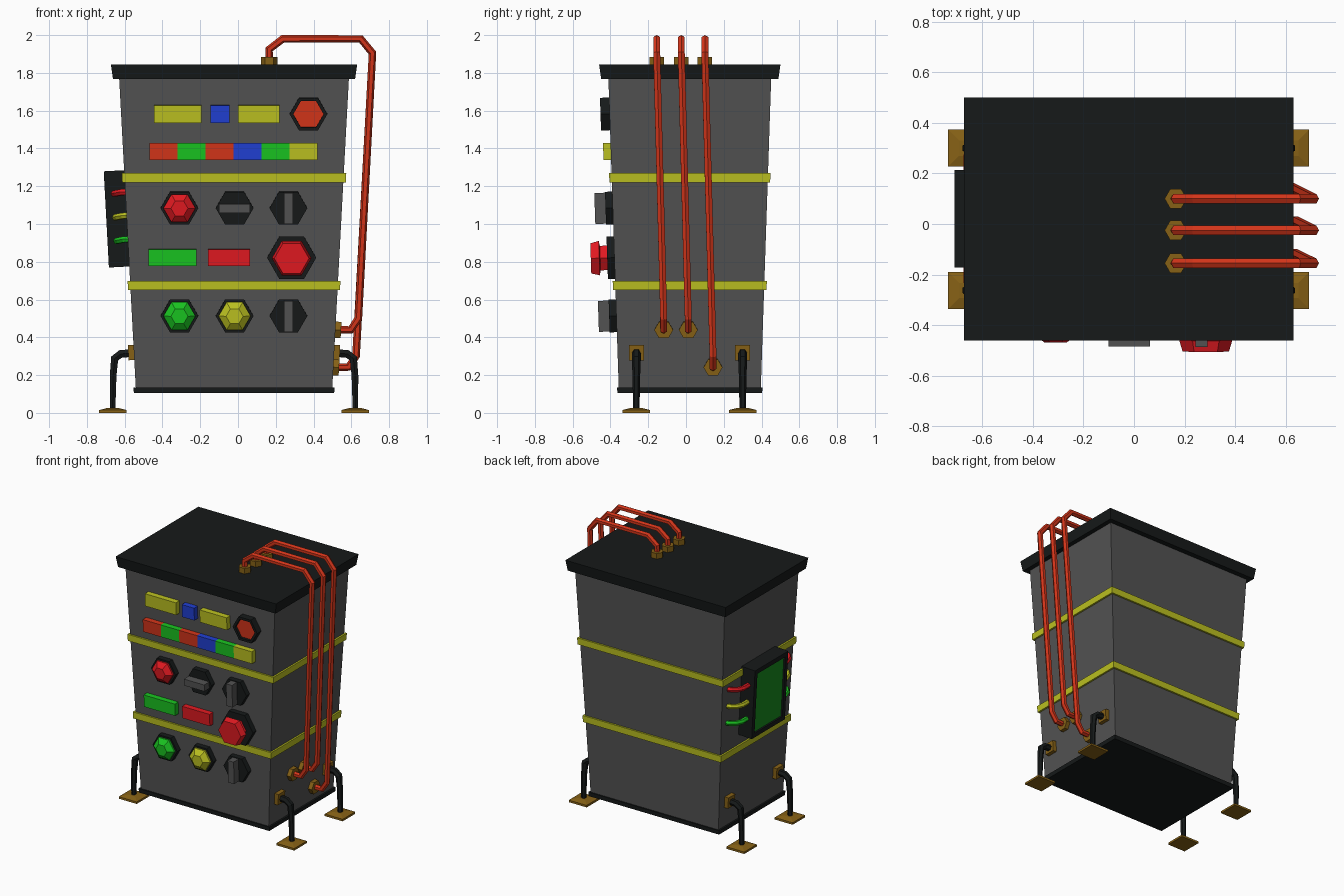
import bpy, bmesh
from math import sin, cos, pi, sqrt
from mathutils import Matrix, Vector

if "Cube" in bpy.data.objects:
    bpy.data.objects.remove(bpy.data.objects["Cube"])

CX, CY = -0.021, 0.02          # centre of the cabinet


def half_x(z): return 0.52 + (z - 0.13) * 0.0537
def half_y(z): return 0.376 + (z - 0.13) * 0.0335


def material(name, r, g, b):
    m = bpy.data.materials.new(name)
    m.diffuse_color = (r, g, b, 1)
    m.use_nodes = True
    m.node_tree.nodes["Principled BSDF"].inputs["Base Color"].default_value = m.diffuse_color
    return m


GREY = material("dark_grey", 0.085, 0.085, 0.085)
BLACK = material("black", 0.008, 0.01, 0.01)
YELLOW = material("yellow", 0.5, 0.53, 0.015)
RED = material("red", 0.75, 0.01, 0.015)
ORANGE = material("orange_red", 0.65, 0.035, 0.01)
GREEN = material("green", 0.01, 0.55, 0.015)
SCREEN = material("screen_green", 0.008, 0.25, 0.012)
BLUE = material("blue", 0.015, 0.05, 0.65)
BRASS = material("brass", 0.24, 0.12, 0.008)


def stack(name, rings, mat, matrix=Matrix(), n=6):
    """Loft of n-sided rings (rx, ry, height) with capped ends; n=4 makes boxes."""
    bm = bmesh.new()
    off, k = (pi / 4, sqrt(2)) if n == 4 else (0, 1)
    loops = [[bm.verts.new((rx * k * cos(off + 2 * pi * i / n), ry * k * sin(off + 2 * pi * i / n), h))
              for i in range(n)] for rx, ry, h in rings]
    for a, b in zip(loops, loops[1:]):
        for i in range(n):
            j = (i + 1) % n
            bm.faces.new((a[i], a[j], b[j], b[i]))
    bm.faces.new(loops[0][::-1])
    bm.faces.new(loops[-1])
    bmesh.ops.recalc_face_normals(bm, faces=bm.faces)
    me = bpy.data.meshes.new(name)
    bm.to_mesh(me)
    bm.free()
    me.materials.append(mat)
    ob = bpy.data.objects.new(name, me)
    ob.matrix_world = matrix
    bpy.context.collection.objects.link(ob)
    return ob


def tube(name, pts, radius, mat, radii=None):
    """Six-sided pipe along a path."""
    cu = bpy.data.curves.new(name, 'CURVE')
    cu.dimensions = '3D'
    cu.bevel_depth, cu.bevel_resolution, cu.use_fill_caps = radius, 1, True
    sp = cu.splines.new('POLY')
    sp.use_smooth = False
    sp.points.add(len(pts) - 1)
    for i, (p, q) in enumerate(zip(sp.points, pts)):
        p.co = (*q, 1)
        p.radius = radii[i] if radii else 1
    cu.materials.append(mat)
    ob = bpy.data.objects.new(name, cu)
    bpy.context.collection.objects.link(ob)


def frame(origin, normal, up):
    n, u = Vector(normal).normalized(), Vector(up).normalized()
    m = Matrix((u.cross(n), u, n)).transposed().to_4x4()
    m.translation = origin
    return m


def front(x, z):               # frame lying on the leaning front wall
    return frame((x, CY - half_y(z), z), (0, -1, -0.0335), (0, -0.0335, 1))


def side(s, y, z):             # frame lying on a leaning side wall
    return frame((CX + s * half_x(z), y, z), (s, 0, -0.0537), (s * 0.0537, 0, 1))


# Cabinet: body, lid, base plate and trim bands
mid = Matrix.Translation((CX, CY, 0))
stack("cabinet_body", [(half_x(z), half_y(z), z) for z in (0.12, 1.775)], GREY, mid, 4)
stack("lid", [(0.641, 0.469, 1.767), (0.652, 0.48, 1.845)], BLACK, mid, 4)
stack("base_plate", [(0.53, 0.383, 0.105), (0.533, 0.385, 0.135)], BLACK, mid, 4)
for z in (0.675, 1.245):
    stack("trim_band", [(half_x(h) + 0.013, half_y(h) + 0.013, h) for h in (z - 0.024, z + 0.024)],
          YELLOW, mid, 4)

# Front rectangular lights: x start, x end, z, half height, colour
lights = [(-0.445, -0.193, 1.583, 0.046, YELLOW), (-0.145, -0.045, 1.583, 0.046, BLUE),
          (0.0, 0.22, 1.583, 0.046, YELLOW), (-0.473, -0.22, 0.823, 0.044, GREEN),
          (-0.16, 0.063, 0.823, 0.044, RED)]
for i, c in enumerate((ORANGE, GREEN, ORANGE, BLUE, GREEN, YELLOW)):
    lights.append((-0.468 + i * 0.148, -0.32 + i * 0.148, 1.385, 0.045, c))
for x0, x1, z, h, c in lights:
    w = (x1 - x0) / 2
    stack("panel_light", [(w, h, -0.01), (w, h, 0.04)], c, front((x0 + x1) / 2, z), 4)


def base(name, x, z, r=0.1):
    stack(name, [(r, r, -0.01), (r, r, 0.038)], BLACK, front(x, z))


# Gem lamps
for x, z, c in ((-0.31, 1.085, RED), (-0.31, 0.514, GREEN), (-0.018, 0.514, YELLOW)):
    base("lamp_base", x, z)
    stack("lamp_gem", [(0.085, 0.085, 0.03), (0.085, 0.085, 0.05), (0.045, 0.045, 0.08)], c, front(x, z))

# Rotary switches
for x, z, flat in ((-0.018, 1.085, True), (0.267, 1.085, False), (0.267, 0.514, False)):
    base("switch_base", x, z)
    w, h = (0.082, 0.024) if flat else (0.024, 0.082)
    stack("switch_handle", [(w, h, 0.03), (w, h, 0.095)], GREY, front(x, z), 4)

# Large push button
base("button_base", 0.284, 0.822, 0.13)
stack("push_button", [(0.075, 0.075, 0.03), (0.075, 0.075, 0.075), (0.105, 0.105, 0.08),
                      (0.092, 0.092, 0.125)], RED, front(0.284, 0.822))

# Round indicator: ring with recessed lens
stack("indicator_ring", [(0.1, 0.1, -0.01), (0.1, 0.1, 0.048), (0.08, 0.08, 0.048), (0.08, 0.08, 0.02)],
      BLACK, front(0.373, 1.583))
stack("indicator_lens", [(0.08, 0.08, 0.018), (0.08, 0.08, 0.03)], ORANGE, front(0.373, 1.583))

# Left side monitor with recessed screen
mon = side(-1, CY, 1.03)
stack("monitor_case", [(0.193, 0.255, -0.01), (0.193, 0.255, 0.108), (0.162, 0.222, 0.108),
                       (0.162, 0.222, 0.09)], BLACK, mon, 4)
stack("monitor_screen", [(0.162, 0.222, 0.085), (0.162, 0.222, 0.096)], SCREEN, mon, 4)

# Monitor cables on both sides
for s in (-1, 1):
    for z, c in ((1.16, RED), (1.035, YELLOW), (0.91, GREEN)):
        wall = CX - half_x(z)
        tube("monitor_cable", [(wall - dx, CY + s * dy, z + dz) for dx, dy, dz in
             ((0.06, 0.18, 0), (0.06, 0.25, 0), (0.045, 0.3, 0.003), (0.02, 0.33, 0.008), (-0.02, 0.345, 0.01))],
             0.018, c)

# Pipes from lid to right wall, with hexagonal collars
for y0, y1, z in ((-0.155, -0.118, 0.44), (-0.025, 0.012, 0.44), (0.1, 0.143, 0.242)):
    stack("lid_collar", [(0.044, 0.044, 1.84), (0.044, 0.044, 1.885)], BRASS, Matrix.Translation((0.165, y0, 0)))
    stack("wall_collar", [(0.05, 0.05, -0.01), (0.05, 0.05, 0.03)], BRASS, side(1, y1, z))
    xb = 0.637 if z > 0.4 else 0.625
    tube("pipe", [(0.165, y0, 1.85), (0.165, y0, 1.925), (0.237, y0, 1.98), (0.65, y0, 1.98),
                  (0.712, y0, 1.905), (xb, y1, z + 0.06), (xb - 0.04, y1, z), (0.51, y1, z)], 0.021, ORANGE)

# Four legs with wall brackets and foot pads
for s in (-1, 1):
    for y in (-0.263, 0.3):
        stack("leg_bracket", [(0.04, 0.04, -0.01), (0.04, 0.04, 0.03)], BRASS, side(s, y, 0.32), 4)
        tube("leg", [(CX + s * dx, y, z) for dx, z in
             ((0.54, 0.317), (0.6, 0.312), (0.632, 0.288), (0.64, 0.2), (0.643, 0.015))],
             0.024, BLACK, (1, 1, 1, 0.85, 0.7))
        stack("foot_pad", [(0.073, 0.073, 0), (0.073, 0.073, 0.015), (0.03, 0.03, 0.026)], BRASS,
              Matrix.Translation((CX + s * 0.641, y, 0)), 4)
